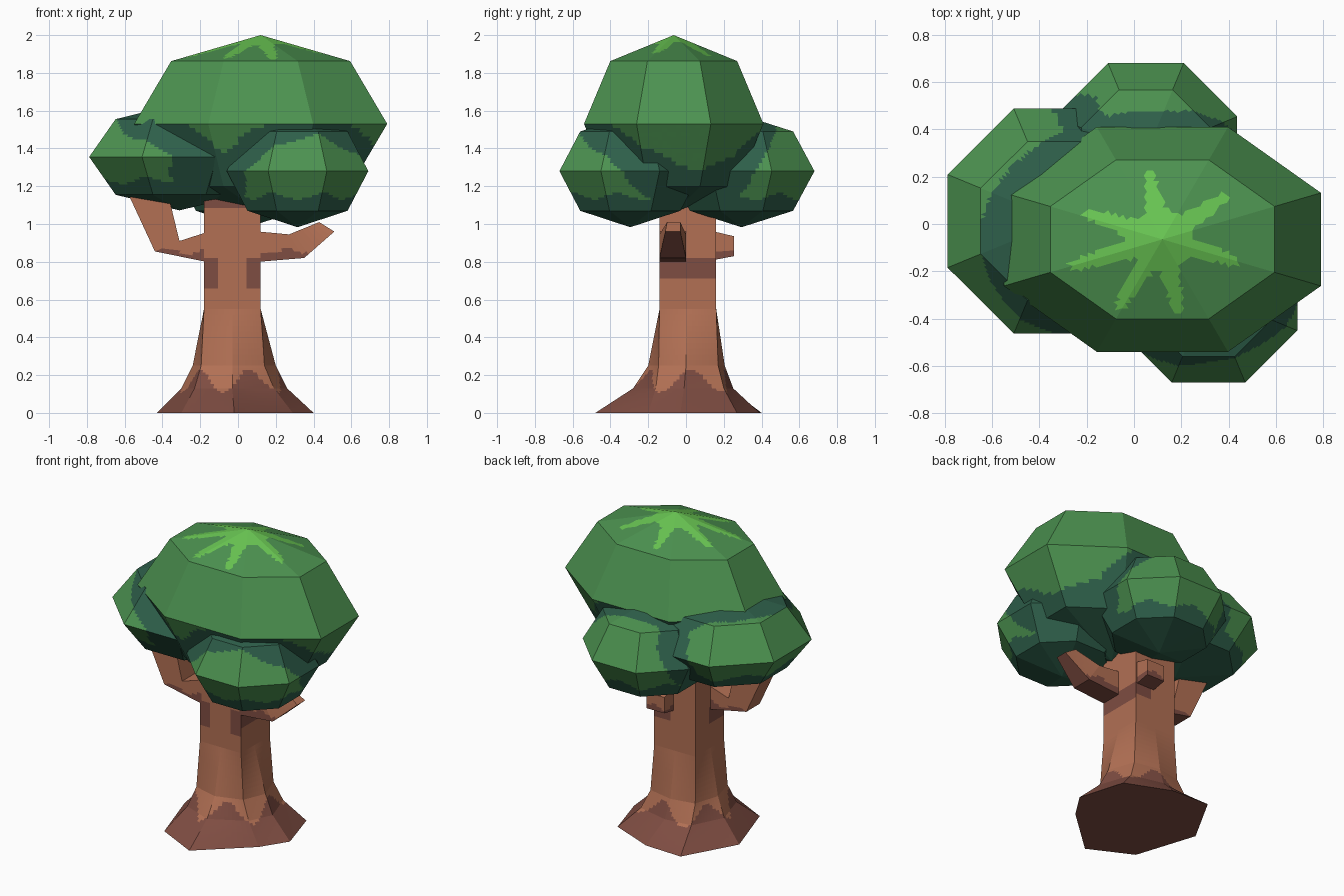
import bpy, bmesh, math
from mathutils import Vector, Matrix

if "Cube" in bpy.data.objects:
    bpy.data.objects.remove(bpy.data.objects["Cube"])


def material(name, rgb):
    m = bpy.data.materials.new(name)
    lin = [((c / 255 + 0.055) / 1.055) ** 2.4 for c in rgb]
    m.diffuse_color = (*lin, 1)
    m.use_nodes = True
    m.node_tree.nodes["Principled BSDF"].inputs["Base Color"].default_value = m.diffuse_color
    return m


GREEN = material("leaf green", (76, 146, 80))
TEAL = material("shadow leaf green", (46, 95, 74))
BRIGHT = material("bright leaf green", (104, 196, 82))
BARK = material("light bark", (178, 112, 84))
DARK = material("dark bark", (127, 77, 66))


def finish(name, bm, mats, rule, cuts):
    """Split faces finely, colour them by the rule and make the object."""
    bmesh.ops.recalc_face_normals(bm, faces=bm.faces)
    bmesh.ops.subdivide_edges(bm, edges=bm.edges[:], cuts=cuts, use_grid_fill=True)
    bm.normal_update()
    for f in bm.faces:
        f.smooth = False
        f.material_index = rule(f.calc_center_median(), f.normal)
    me = bpy.data.meshes.new(name)
    bm.to_mesh(me)
    bm.free()
    for m in mats:
        me.materials.append(m)
    ob = bpy.data.objects.new(name, me)
    bpy.context.collection.objects.link(ob)


def loft(rings):
    """Skin a stack of vertex rings and cap both ends."""
    bm = bmesh.new()
    vs = [[bm.verts.new(p) for p in r] for r in rings]
    n = len(vs[0])
    for a, b in zip(vs, vs[1:]):
        for i in range(n):
            j = (i + 1) % n
            bm.faces.new((a[i], a[j], b[j], b[i]))
    bm.faces.new(vs[0][::-1])
    bm.faces.new(vs[-1])
    return bm


# Foliage: flattened eight-sided spheres (centre, radii)
blobs = {
    "crown": ((0.12, -0.065, 1.53), (0.67, 0.475, 0.47)),
    "left_foliage": ((-0.31, 0.0125, 1.355), (0.478, 0.475, 0.283)),
    "front_foliage": ((0.315, -0.295, 1.28), (0.375, 0.375, 0.297)),
    "back_foliage": ((0.05, 0.294, 1.28), (0.386, 0.386, 0.297)),
}
# Tips of the bright star painted on the crown
star = [(0.06, 0.22), (0.39, 0.12), (0.44, -0.16), (0.19, -0.37),
        (-0.07, -0.36), (-0.27, -0.18), (-0.21, 0.05)]


def in_star(p):
    q = Vector((p.x - 0.12, p.y + 0.065))
    if q.length < 0.13:
        return True
    for tip in star:
        t = Vector((tip[0] - 0.12, tip[1] + 0.065))
        k = q.dot(t) / t.length_squared
        if 0 < k < 1 and (q - t * k).length < 0.055 - 0.035 * k:
            return True
    return False


def leaf_rule(name):
    c, r = blobs[name]

    def rule(p, n):
        if name == "crown" and p.z > 1.86 and in_star(p):
            return 2
        a = math.atan2(p.y - c[1], p.x - c[0])
        if p.z < c[2] - r[2] * (0.45 + 0.06 * math.sin(7 * a)):
            return 1
        # darker band where the foliage clumps touch
        if name != "crown" or p.z < c[2]:
            for other, (oc, orad) in blobs.items():
                if other != name:
                    d = [(p[i] - oc[i]) / orad[i] for i in range(3)]
                    if Vector(d).length < 1.15:
                        return 1
        return 0
    return rule


for name, (c, r) in blobs.items():
    bm = bmesh.new()
    bmesh.ops.create_uvsphere(bm, u_segments=8, v_segments=4, radius=1)
    bmesh.ops.rotate(bm, verts=bm.verts, matrix=Matrix.Rotation(math.pi / 8, 3, 'Z'))
    k = 1 / math.cos(math.pi / 8)
    bmesh.ops.scale(bm, verts=bm.verts, vec=(r[0] * k, r[1] * k, r[2]))
    bmesh.ops.translate(bm, verts=bm.verts, vec=c)
    finish(name, bm, [GREEN, TEAL, BRIGHT], leaf_rule(name), 14)


# Trunk: square column flaring into eight roots
def square(z):
    return [(-0.18, -0.14, z), (-0.03, -0.14, z), (0.12, -0.14, z), (0.12, 0, z),
            (0.12, 0.16, z), (-0.03, 0.16, z), (-0.18, 0.16, z), (-0.18, 0, z)]


def ring(z, pts):
    return [(x, y, z) for x, y in pts]


base = ring(0, [(-0.30, -0.34), (-0.02, -0.48), (0.29, -0.2), (0.40, -0.03),
                (0.31, 0.27), (0.02, 0.39), (-0.24, 0.40), (-0.43, 0.06)])
low = ring(0.13, [(-0.23, -0.2), (-0.03, -0.28), (0.19, -0.16), (0.26, -0.01),
                  (0.19, 0.2), (-0.02, 0.25), (-0.2, 0.23), (-0.30, 0.03)])
mid = ring(0.25, [(-0.195, -0.155), (-0.03, -0.2), (0.14, -0.145), (0.20, 0),
                  (0.14, 0.17), (-0.03, 0.205), (-0.19, 0.175), (-0.24, 0.01)])


def trunk_rule(p, n):
    a = math.atan2(p.y, p.x + 0.03)
    if p.z < 0.17 + 0.06 * math.sin(5 * a + 1):
        return 1
    if p.z > 1.1:
        return 1
    # stains below the branches
    if 0.66 < p.z < 0.81:
        if n.x > 0.9:
            return int(p.z > 0.72)
        if n.y < -0.9:
            return int(p.x > 0.04 or p.x < -0.11)
        if n.y > 0.9:
            return int(p.x > 0 and p.z > 0.74)
        return int(p.y < 0.02 and p.z > 0.72)
    return 0


finish("trunk", loft([base, low, mid, square(0.55), square(0.82), square(1.2)]),
       [BARK, DARK], trunk_rule, 9)


# Branches: four-sided sections (low point, high point, side range low, side range high)
def branch(name, sections, along_y=False):
    rings = []
    for (u0, z0), (u1, z1), (a0, a1), (b0, b1) in sections:
        pts = [(u0, a0, z0), (u0, a1, z0), (u1, b1, z1), (u1, b0, z1)]
        rings.append([(y, x, z) if along_y else (x, y, z) for x, y, z in pts])
    finish(name, loft(rings), [BARK, DARK],
           lambda p, n: int(n.z < -0.5 or p.z < 0.855 + 0.015 * math.sin(30 * p.x)), 6)


F = (-0.14, 0.0)
branch("left_branch", [((-0.17, 0.80), (-0.17, 0.955), F, F),
                       ((-0.44, 0.855), (-0.31, 0.91), F, F),
                       ((-0.60, 1.2), (-0.38, 1.2), F, F)])
branch("right_branch", [((0.11, 0.80), (0.11, 0.96), F, F),
                        ((0.35, 0.82), (0.27, 0.945), F, F),
                        ((0.51, 0.96), (0.43, 1.01), (-0.11, -0.03), (-0.10, -0.03))])
B = (-0.02, 0.11)
branch("back_stub", [((0.15, 0.81), (0.15, 0.96), B, B),
                     ((0.255, 0.83), (0.255, 0.935), B, B)], along_y=True)
